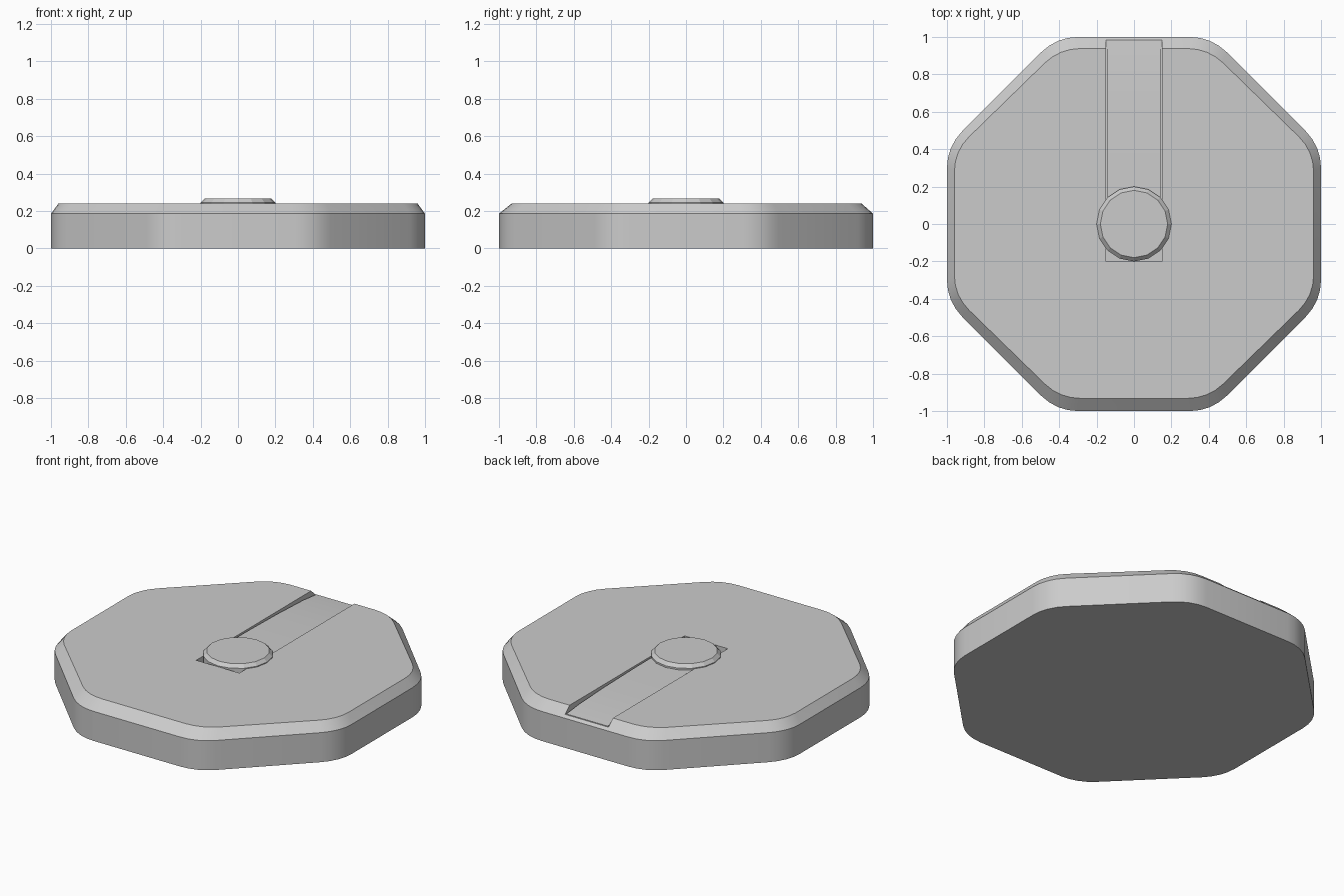
import bpy, bmesh, math

if "Cube" in bpy.data.objects:
    bpy.data.objects.remove(bpy.data.objects["Cube"])


def make_object(name, bm):
    bmesh.ops.recalc_face_normals(bm, faces=bm.faces)
    mesh = bpy.data.meshes.new(name)
    bm.to_mesh(mesh)
    bm.free()
    obj = bpy.data.objects.new(name, mesh)
    bpy.context.collection.objects.link(obj)
    return obj


def loft(name, rings):
    """Closed solid through rings with equal point counts."""
    bm = bmesh.new()
    loops = [[bm.verts.new(p) for p in ring] for ring in rings]
    n = len(loops[0])
    for a, b in zip(loops, loops[1:]):
        for i in range(n):
            j = (i + 1) % n
            bm.faces.new((a[i], a[j], b[j], b[i]))
    bm.faces.new(loops[0][::-1])
    bm.faces.new(loops[-1])
    return make_object(name, bm)


def rounded_octagon(z, sx=1.0, sy=1.0, dy=0.0, tangent=0.114, steps=4):
    """Regular octagon with arc corners, scaled per axis."""
    r = tangent / math.tan(math.pi / 8)
    corner = (1 - r) / math.cos(math.pi / 8)
    pts = []
    for k in range(8):
        mid = math.pi / 8 + k * math.pi / 4
        # the arc centre lies on the corner's bisector
        r_arc = r
        d = (1 - r_arc) / math.cos(math.pi / 8)
        for s in range(steps + 1):
            a = mid - math.pi / 8 + s / steps * math.pi / 4
            x = d * math.cos(mid) + r_arc * math.cos(a)
            y = d * math.sin(mid) + r_arc * math.sin(a)
            pts.append((x * sx, y * sy + dy, z))
    return pts


def smooth(obj):
    bpy.ops.object.select_all(action='DESELECT')
    obj.select_set(True)
    bpy.context.view_layer.objects.active = obj
    bpy.ops.object.shade_smooth_by_angle(angle=math.radians(25))


# Octagonal plate with sloped upper rim
plate = loft("plate", [
    rounded_octagon(0.0),
    rounded_octagon(0.185),
    rounded_octagon(0.24, 0.96, 0.935, 0.003),
])

# Slot from the centre out through the back rim
bm = bmesh.new()
bmesh.ops.create_cube(bm, size=1)
for v in bm.verts:
    v.co.x *= 0.30
    v.co.y = 1.1 if v.co.y > 0 else -0.20
    v.co.z = 0.3 if v.co.z > 0 else 0.2
cutter = make_object("slot_cutter", bm)
cutter.hide_render = True
mod = plate.modifiers.new("slot", 'BOOLEAN')
mod.operation = 'DIFFERENCE'
mod.solver = 'EXACT'
mod.object = cutter
bpy.context.view_layer.objects.active = plate
bpy.ops.object.modifier_apply(modifier=mod.name)
bpy.data.objects.remove(cutter)
smooth(plate)

# Pointer strip filling the slot, dipping towards the rim
profile = [(-0.08, 0.17), (0.98, 0.17), (0.98, 0.2035), (0.85, 0.217),
           (0.6, 0.228), (0.3, 0.234), (-0.08, 0.236)]
strip = loft("pointer_strip", [[(x, y, z) for y, z in profile]
                               for x in (-0.143, 0.143)])
smooth(strip)

# Central button with chamfered top edge
circle = [(math.cos(i * math.tau / 16), math.sin(i * math.tau / 16))
          for i in range(16)]
button = loft("centre_button", [[(c * r, s * r, z) for c, s in circle]
                                for r, z in ((0.2, 0.19), (0.2, 0.245), (0.18, 0.265))])
